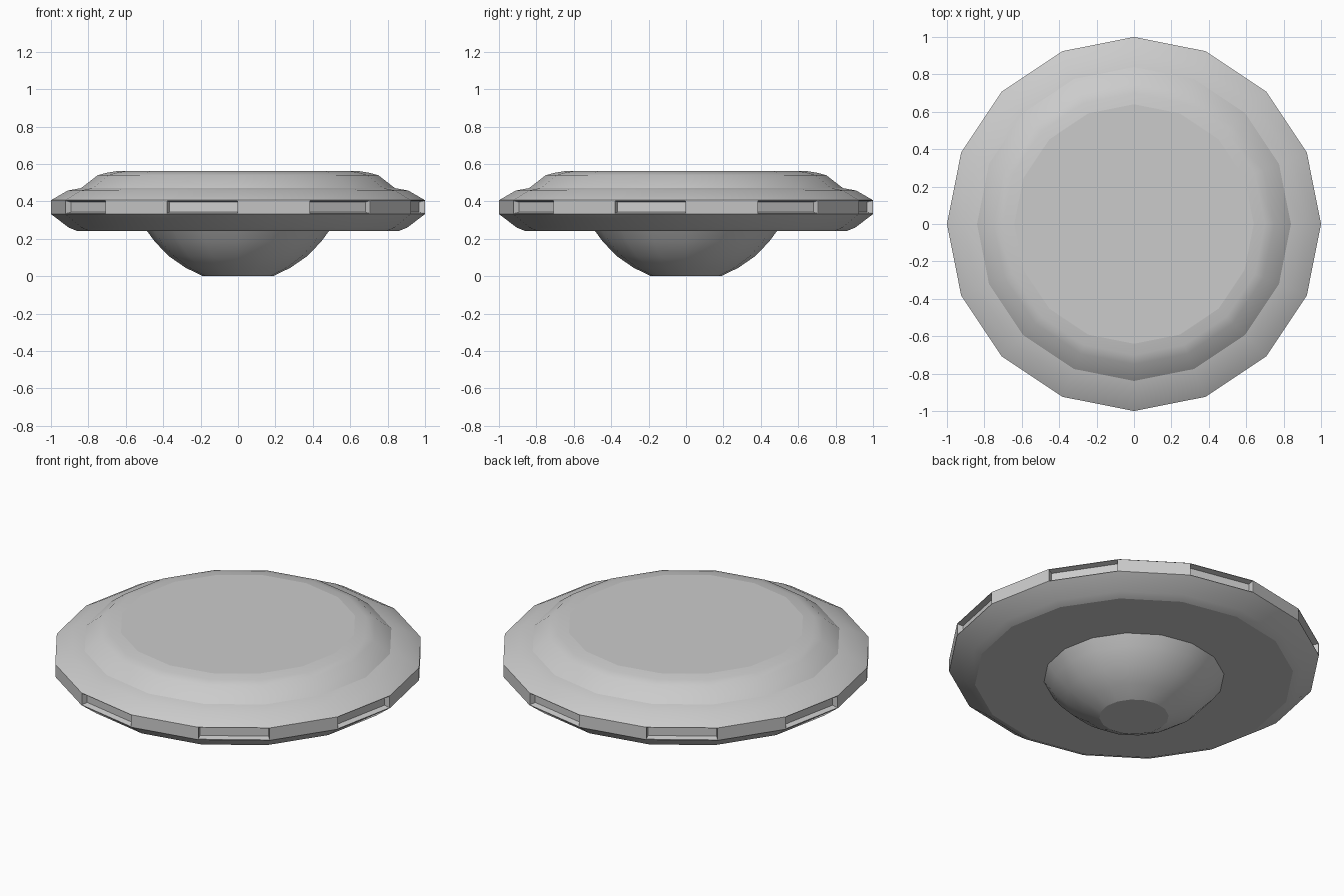
import bpy, bmesh
from math import cos, sin, pi

if "Cube" in bpy.data.objects:
    bpy.data.objects.remove(bpy.data.objects["Cube"])

SIDES = 16


def lathe(name, profile, rim=None):
    """Revolve an (r, z) profile, listed bottom to top, and cap both ends.
    rim = index of the profile band that gets flat faces and windows."""
    bm = bmesh.new()
    rings = [[bm.verts.new((r * cos(2 * pi * i / SIDES), r * sin(2 * pi * i / SIDES), z))
              for i in range(SIDES)] for r, z in profile]
    windows = []
    for b in range(len(rings) - 1):
        for i in range(SIDES):
            j = (i + 1) % SIDES
            f = bm.faces.new((rings[b][i], rings[b][j], rings[b + 1][j], rings[b + 1][i]))
            f.smooth = b != rim
            if b == rim and i % 2 == 1:
                windows.append(f)
    bm.faces.new(rings[0][::-1])
    bm.faces.new(rings[-1])
    bm.normal_update()

    # recessed windows on every other rim face
    for f in windows:
        bmesh.ops.inset_individual(bm, faces=[f], thickness=0.004, depth=0)
        bmesh.ops.inset_individual(bm, faces=[f], thickness=0.010, depth=-0.032)
    if windows:
        for f in bm.faces:
            if all(profile[rim][1] - 0.002 < v.co.z < profile[rim + 1][1] + 0.002 for v in f.verts):
                f.smooth = False
    # keep steep edges sharp
    for e in bm.edges:
        if len(e.link_faces) == 2 and e.calc_face_angle(0) > 0.6:
            e.smooth = False
    me = bpy.data.meshes.new(name)
    bm.to_mesh(me)
    bm.free()
    ob = bpy.data.objects.new(name, me)
    bpy.context.collection.objects.link(ob)
    return ob


# main disc with windowed rim
lathe("saucer_hull", [(0.86, 0.242), (0.905, 0.26), (1.0, 0.332), (1.0, 0.406),
                      (0.91, 0.458), (0.80, 0.478)], rim=2)

# raised flat-topped deck
lathe("upper_deck", [(0.86, 0.455), (0.835, 0.474), (0.75, 0.54), (0.70, 0.553), (0.64, 0.563)])

# rounded belly
lathe("belly_dome", [(0.187, 0.0), (0.28, 0.045), (0.37, 0.107), (0.445, 0.185), (0.50, 0.26)])
